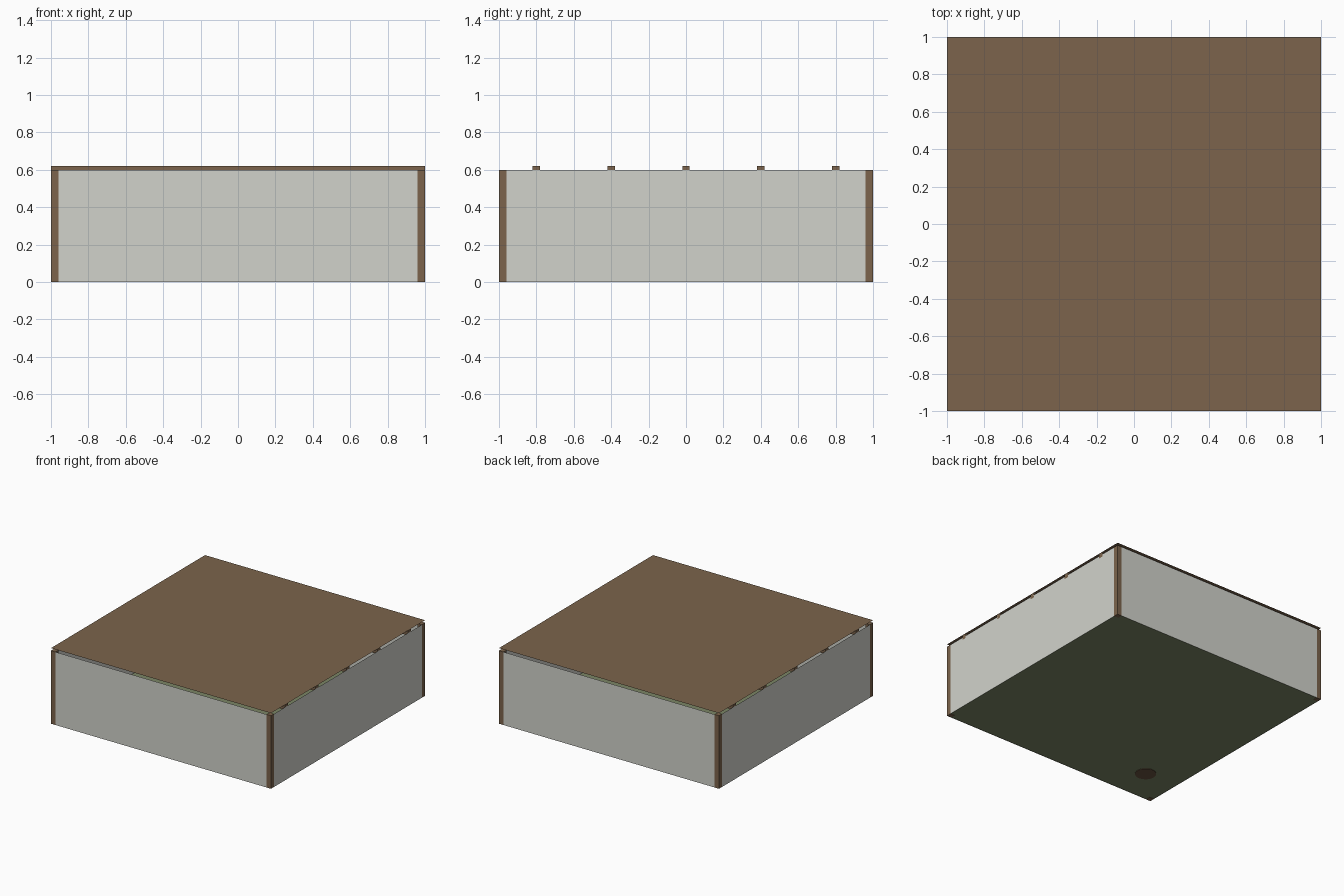
import bpy
from math import radians

if "Cube" in bpy.data.objects:
    bpy.data.objects.remove(bpy.data.objects["Cube"])


def material(name, rgb):
    m = bpy.data.materials.new(name)
    m.diffuse_color = (*rgb, 1)
    m.use_nodes = True
    m.node_tree.nodes["Principled BSDF"].inputs["Base Color"].default_value = m.diffuse_color
    return m


WOOD = material("wood", (0.20, 0.127, 0.072))
DARK = material("dark_wood", (0.14, 0.085, 0.05))
PANEL = material("panel", (0.64, 0.65, 0.60))
GRASS = material("grass", (0.20, 0.24, 0.13))


def finish(name, scale, mat):
    ob = bpy.context.object
    ob.name = name
    ob.scale = scale
    ob.data.materials.append(mat)
    bpy.ops.object.transform_apply(location=False, rotation=True, scale=True)
    return ob


def box(name, loc, size, mat):
    bpy.ops.mesh.primitive_cube_add(size=1, location=loc)
    return finish(name, size, mat)


def sheet(name, loc, size, mat, rot=(0, 0, 0)):
    bpy.ops.mesh.primitive_plane_add(size=1, location=loc, rotation=rot)
    return finish(name, (*size, 1), mat)


# Ground and flat roof
sheet("floor", (0, 0, 0.003), (2, 2), GRASS)
sheet("roof", (0, 0, 0.621), (2, 2), WOOD)

# Corner posts
for x in (-0.98, 0.98):
    for y in (-0.98, 0.98):
        box("corner_post", (x, y, 0.3), (0.04, 0.04, 0.6), WOOD)

# Wall panels between the posts
for name, x, y, turn in (("front_wall", 0, -1, 0), ("right_wall", 1, 0, 90),
                         ("back_wall", 0, 1, 180), ("left_wall", -1, 0, 270)):
    sheet(name, (x, y, 0.3), (1.92, 0.6), PANEL, (radians(90), 0, radians(turn)))

# Roof beams running left to right
for i in range(5):
    box("roof_beam", (0, -0.8 + 0.4 * i, 0.6), (2, 0.04, 0.04), WOOD)

# Round tub standing in the front left corner
bpy.ops.mesh.primitive_cylinder_add(vertices=32, radius=0.08, depth=0.1,
                                    location=(-0.71, -0.71, 0.05))
finish("tub", (1, 1, 1), DARK)
bpy.ops.object.shade_smooth_by_angle()
